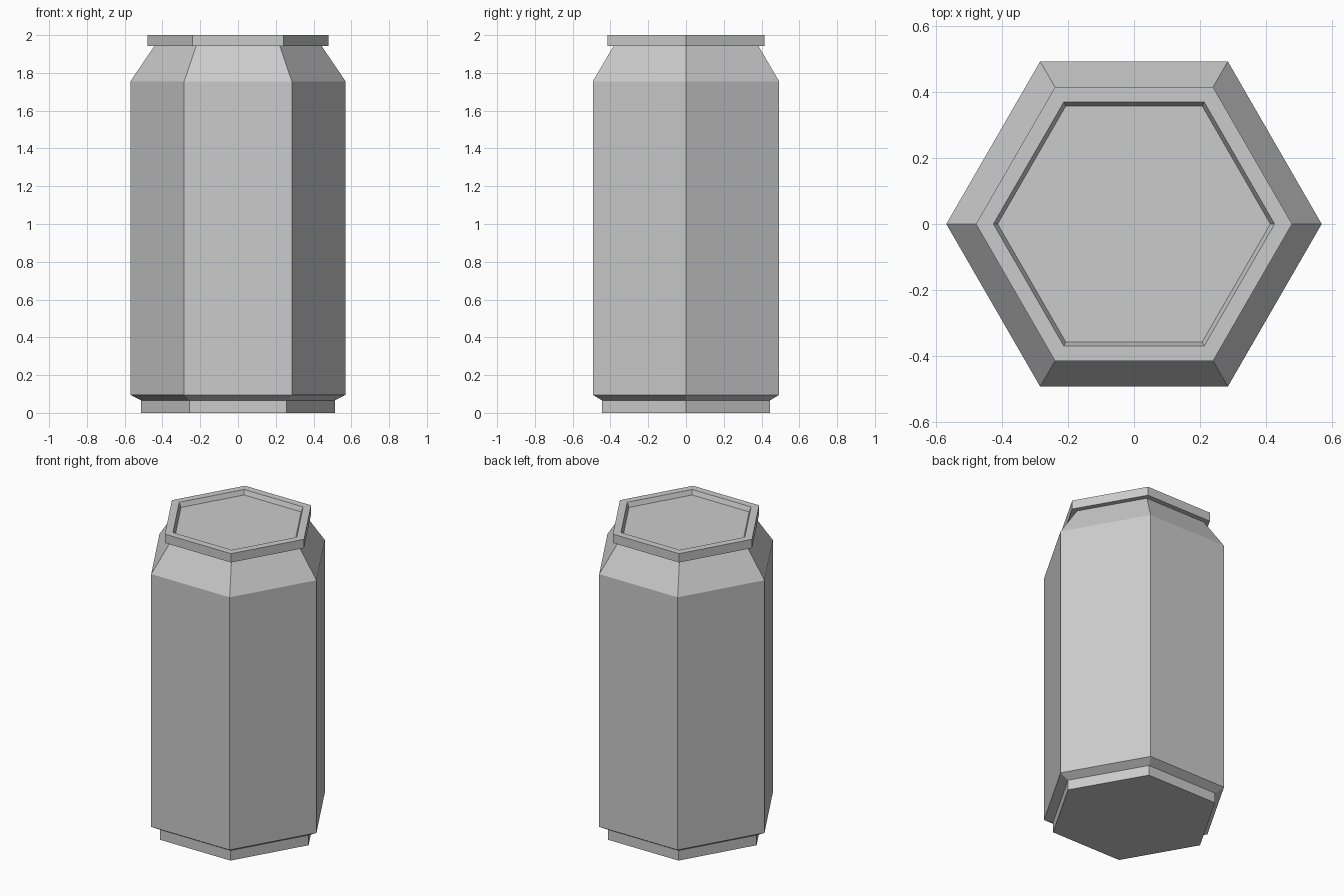
import bpy
import bmesh
from math import cos, sin, pi

cube = bpy.data.objects.get("Cube")
if cube:
    bpy.data.objects.remove(cube, do_unlink=True)

SIDES = 6

metal = bpy.data.materials.new("plain grey")
metal.use_nodes = True
GREY = (0.6, 0.6, 0.6, 1)
metal.diffuse_color = GREY
metal.node_tree.nodes["Principled BSDF"].inputs["Base Color"].default_value = GREY


def lathe(name, profile):
    """Sweep (radius, height) points round six sides and cap both ends."""
    bm = bmesh.new()
    rings = [[bm.verts.new((r * cos(2 * pi * i / SIDES), r * sin(2 * pi * i / SIDES), z))
              for i in range(SIDES)] for r, z in profile]
    for low, high in zip(rings, rings[1:]):
        for i in range(SIDES):
            j = (i + 1) % SIDES
            bm.faces.new((low[i], low[j], high[j], high[i]))
    bm.faces.new(rings[0][::-1])
    bm.faces.new(rings[-1])
    mesh = bpy.data.meshes.new(name)
    bm.to_mesh(mesh)
    bm.free()
    mesh.materials.append(metal)
    obj = bpy.data.objects.new(name, mesh)
    bpy.context.collection.objects.link(obj)
    return obj


# One closed skin: foot, flared base, wall, shoulder, rim and sunken lid
lathe("can_body", [
    (0.513, 0), (0.513, 0.066),
    (0.57, 0.096), (0.57, 1.755),
    (0.443, 1.942), (0.48, 1.942),
    (0.48, 2), (0.427, 2), (0.414, 1.97),
])
